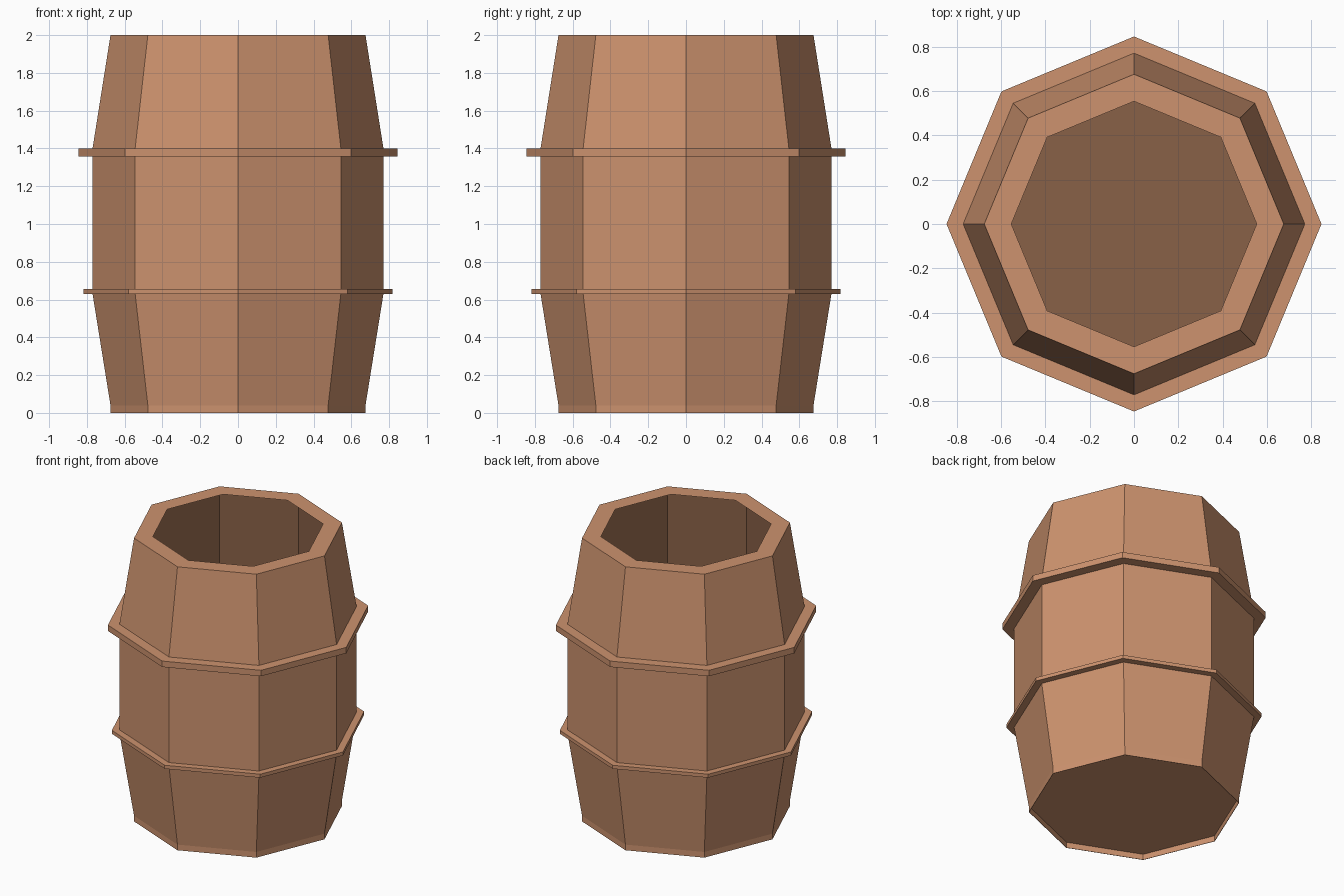
import bpy
import bmesh
from math import cos, sin, tau

if "Cube" in bpy.data.objects:
    bpy.data.objects.remove(bpy.data.objects["Cube"])

SIDES = 8


def material(name, color):
    mat = bpy.data.materials.new(name)
    mat.diffuse_color = (*color, 1)
    mat.use_nodes = True
    mat.node_tree.nodes["Principled BSDF"].inputs["Base Color"].default_value = mat.diffuse_color
    return mat


wood = material("wood", (0.61, 0.29, 0.157))
dark_wood = material("dark_wood", (0.25, 0.119, 0.064))


def lathe(name, profile, mat, cap_start=False, cap_end=False):
    """Spin (radius, z) points into a flat-faced octagonal part."""
    bm = bmesh.new()
    rings = [[bm.verts.new((r * cos(tau * i / SIDES), r * sin(tau * i / SIDES), z))
              for i in range(SIDES)] for r, z in profile]
    for low, high in zip(rings, rings[1:]):
        for i in range(SIDES):
            j = (i + 1) % SIDES
            bm.faces.new((low[i], low[j], high[j], high[i]))
    if cap_start:
        bm.faces.new(rings[0][::-1])
    if cap_end:
        bm.faces.new(rings[-1])
    mesh = bpy.data.meshes.new(name)
    bm.to_mesh(mesh)
    bm.free()
    mesh.materials.append(mat)
    obj = bpy.data.objects.new(name, mesh)
    bpy.context.collection.objects.link(obj)
    return obj


# Bulging outer shell: recessed underside, thin base lip, staves, flat rim
lathe("barrel_shell", [(0.672, 0.04), (0.672, 0), (0.675, 0), (0.675, 0.04),
                       (0.77, 0.63), (0.77, 1.40), (0.675, 2), (0.553, 2)],
      wood, cap_start=True)

# Straight, darker hollow inside, running down to the floor
lathe("barrel_inside", [(0.675, 2), (0.675, 0.045)], dark_wood, cap_end=True)

# Hoops around the belly
for name, r, z0, z1 in (("lower_hoop", 0.819, 0.63, 0.655),
                        ("upper_hoop", 0.845, 1.358, 1.40)):
    lathe(name, [(0.77, z0), (r, z0), (r, z1), (0.77, z1)], wood)
